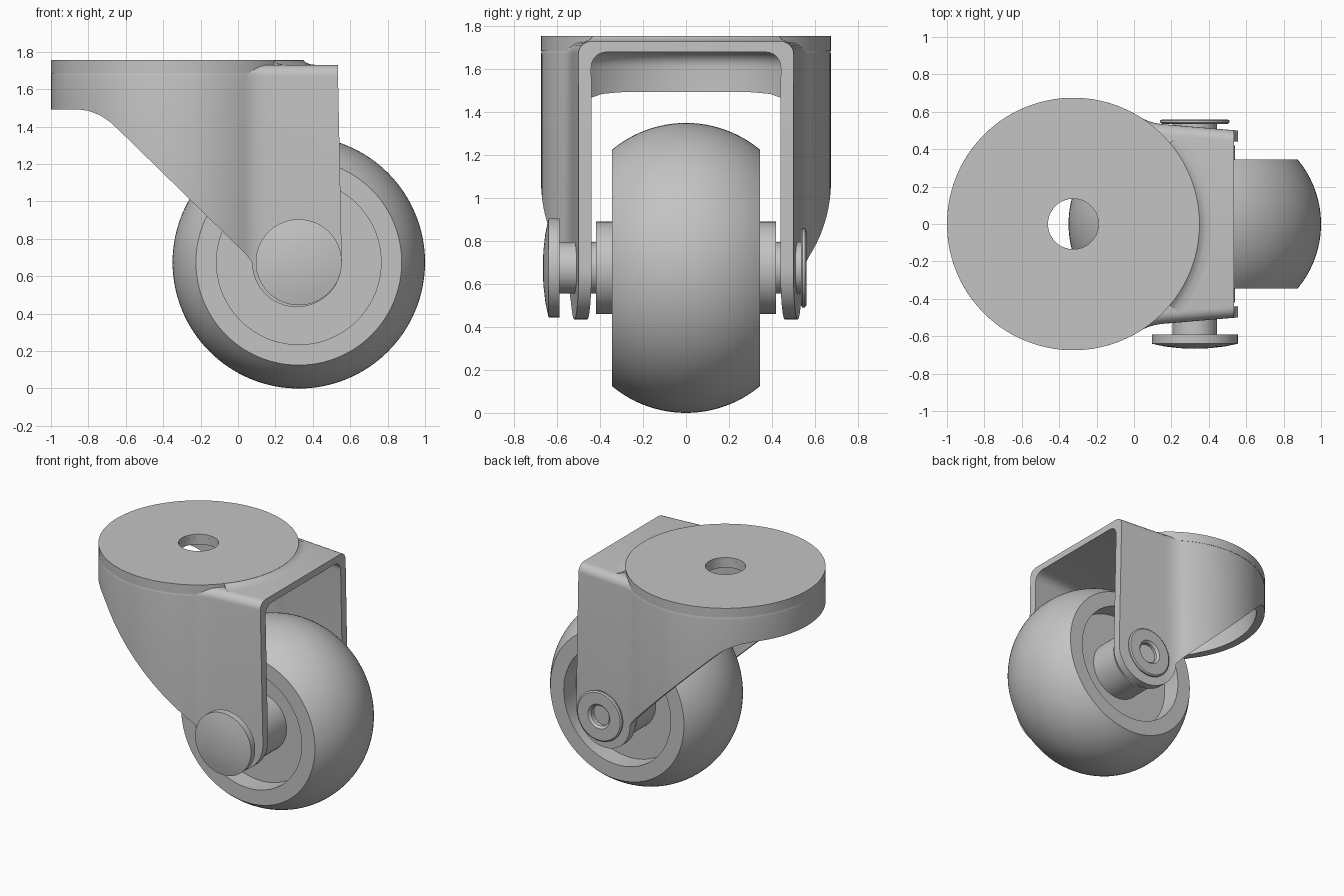
import bpy, bmesh, math
from mathutils import Matrix, Vector

if "Cube" in bpy.data.objects:
    bpy.data.objects.remove(bpy.data.objects["Cube"])

GREY = bpy.data.materials.new("light grey")
GREY.diffuse_color = (0.55, 0.55, 0.55, 1)
GREY.use_nodes = True
GREY.node_tree.nodes["Principled BSDF"].inputs["Base Color"].default_value = GREY.diffuse_color
AXLE = (0.325, 0, 0.675)      # wheel centre
PIVOT = -0.325                # x of the swivel disc centre


def finish(name, bm):
    bmesh.ops.remove_doubles(bm, verts=bm.verts, dist=1e-5)
    bmesh.ops.recalc_face_normals(bm, faces=bm.faces)
    me = bpy.data.meshes.new(name)
    bm.to_mesh(me)
    bm.free()
    me.materials.append(GREY)
    ob = bpy.data.objects.new(name, me)
    bpy.context.collection.objects.link(ob)
    return ob


def smooth(ob):
    bpy.ops.object.select_all(action='DESELECT')
    ob.select_set(True)
    bpy.context.view_layer.objects.active = ob
    bpy.ops.object.shade_smooth_by_angle(angle=math.radians(30))


def loft(name, rings):
    """Capped solid through rings of equal point count."""
    bm = bmesh.new()
    vs = [[bm.verts.new(p) for p in ring] for ring in rings]
    n = len(vs[0])
    for a, b in zip(vs, vs[1:]):
        for i in range(n):
            j = (i + 1) % n
            bm.faces.new((a[i], a[j], b[j], b[i]))
    bm.faces.new(vs[0])
    bm.faces.new(vs[-1])
    return finish(name, bm)


def revolve(name, profile, matrix, start=0, sweep=360, steps=96):
    """Spin a closed (radius, height) profile about the local z axis."""
    bm = bmesh.new()
    full = sweep == 360
    cols = []
    for k in range(steps if full else steps + 1):
        a = math.radians(start + sweep * k / steps)
        cols.append([bm.verts.new((r * math.cos(a), r * math.sin(a), h)) for r, h in profile])
    pairs = list(zip(cols, cols[1:])) + ([(cols[-1], cols[0])] if full else [])
    m = len(profile)
    for a, b in pairs:
        for i in range(m):
            j = (i + 1) % m
            if profile[i][0] == 0 and profile[j][0] == 0:
                continue
            bm.faces.new((a[i], a[j], b[j], b[i]))
    if not full:
        bm.faces.new(cols[0])
        bm.faces.new(cols[-1])
    bmesh.ops.transform(bm, matrix=matrix, verts=bm.verts)
    bmesh.ops.dissolve_degenerate(bm, dist=1e-6, edges=bm.edges)
    ob = finish(name, bm)
    smooth(ob)
    return ob


def plan(d, z, end):
    """Keyhole outline of the fork, inset by d: arc, blend, straight cheeks."""
    r = 0.675 - d
    line = lambda x: 0.54 - d - 0.085 * (x - 0.08)
    c = 0.08 - d * 0.33
    a0 = math.acos((c - 0.05 - PIVOT) / r)
    p0 = Vector((c - 0.05, r * math.sin(a0)))
    p1, p2 = Vector((c, line(c))), Vector((c + 0.08, line(c + 0.08)))
    half = [Vector((end, line(end)))]
    for k in range(6):
        t = k / 6
        half.append(p2 * (1 - t) ** 2 + p1 * 2 * t * (1 - t) + p0 * t * t)
    n = 40
    for k in range(n):
        a = a0 + (math.pi - a0) * k / n
        half.append(Vector((PIVOT + r * math.cos(a), r * math.sin(a))))
    pts = [(p.x, p.y, z) for p in half] + [(PIVOT - r, 0, z)]
    return pts + [(p.x, -p.y, z) for p in reversed(half)]


def rounded(name, bottom, top, d, rad, end):
    """Fork solid with a rounded top edge."""
    rings = [plan(d, bottom, end)]
    for k in range(7):
        a = math.pi / 2 * k / 6
        rings.append(plan(d + rad * (1 - math.cos(a)), top - rad + rad * math.sin(a), end))
    return loft(name, rings)


def boolean(ob, cutter, op):
    bpy.context.view_layer.objects.active = ob
    m = ob.modifiers.new("cut", 'BOOLEAN')
    m.operation, m.object, m.solver = op, cutter, 'EXACT'
    bpy.ops.object.modifier_apply(modifier=m.name)
    bpy.data.objects.remove(cutter)


# fork: hollow keyhole shell trimmed to its side profile
fork = rounded("fork", 0.3, 1.73, 0, 0.06, 0.7)
boolean(fork, rounded("hollow", 0.2, 1.68, 0.06, 0.07, 0.8), 'DIFFERENCE')
side = [(0.53, 1.9), (-1.1, 1.9), (-1.1, 1.493), (-0.86, 1.493), (-0.8, 1.485),
        (-0.74, 1.462), (-0.69, 1.43), (-0.64, 1.385), (0.04, 0.72)]
for k in range(25):
    a = math.pi * (1 + k / 24)
    side.append((0.315 + 0.24 * math.cos(a), 0.675 + 0.24 * math.sin(a)))
boolean(fork, loft("side_profile", [[(x, y, z) for x, z in side] for y in (-1, 1)]), 'INTERSECT')
at_pivot = Matrix.Translation((PIVOT, 0, 0))
boolean(fork, revolve("hole", [(0, 1.5), (0.135, 1.5), (0.135, 1.9), (0, 1.9)], at_pivot, steps=48),
        'DIFFERENCE')
smooth(fork)

# swivel disc and the small blend down to the fork top
revolve("swivel_disc", [(0.135, 1.685), (0.675, 1.685), (0.675, 1.755), (0.135, 1.755)], at_pivot)
revolve("disc_blend", [(0.66, 1.72), (0.66, 1.754), (0.675, 1.754), (0.69, 1.742), (0.71, 1.734),
                       (0.74, 1.73), (0.74, 1.72)], at_pivot, -40, 80, 24)

# wheel: crowned tread, recessed sides, hub (local z runs along +y)
at_axle = Matrix.Translation(AXLE) @ Matrix.Rotation(-math.pi / 2, 4, 'X')
R, n = 0.5386, 24
half_angle = math.asin(0.345 / R)
tread = []
for k in range(n + 1):
    a = half_angle * (2 * k / n - 1)
    tread.append((0.675 - R + R * math.cos(a), R * math.sin(a)))
flank = [(0.08, -0.42), (0.215, -0.42), (0.215, -0.2), (0.44, -0.2), (0.44, -0.345)]
revolve("wheel", flank + tread + [(r, -h) for r, h in reversed(flank)], at_axle, steps=128)

# axle pin: domed head in front, flared hollow end behind
revolve("axle_pin", [(0, -0.667), (0.08, -0.664), (0.16, -0.655), (0.23, -0.64), (0.23, -0.59),
                     (0.12, -0.59), (0.12, 0.535), (0.175, 0.535), (0.185, 0.542), (0.185, 0.553),
                     (0.175, 0.56), (0.09, 0.56), (0.075, 0.545), (0.075, 0.45), (0, 0.45)],
        at_axle, steps=64)
